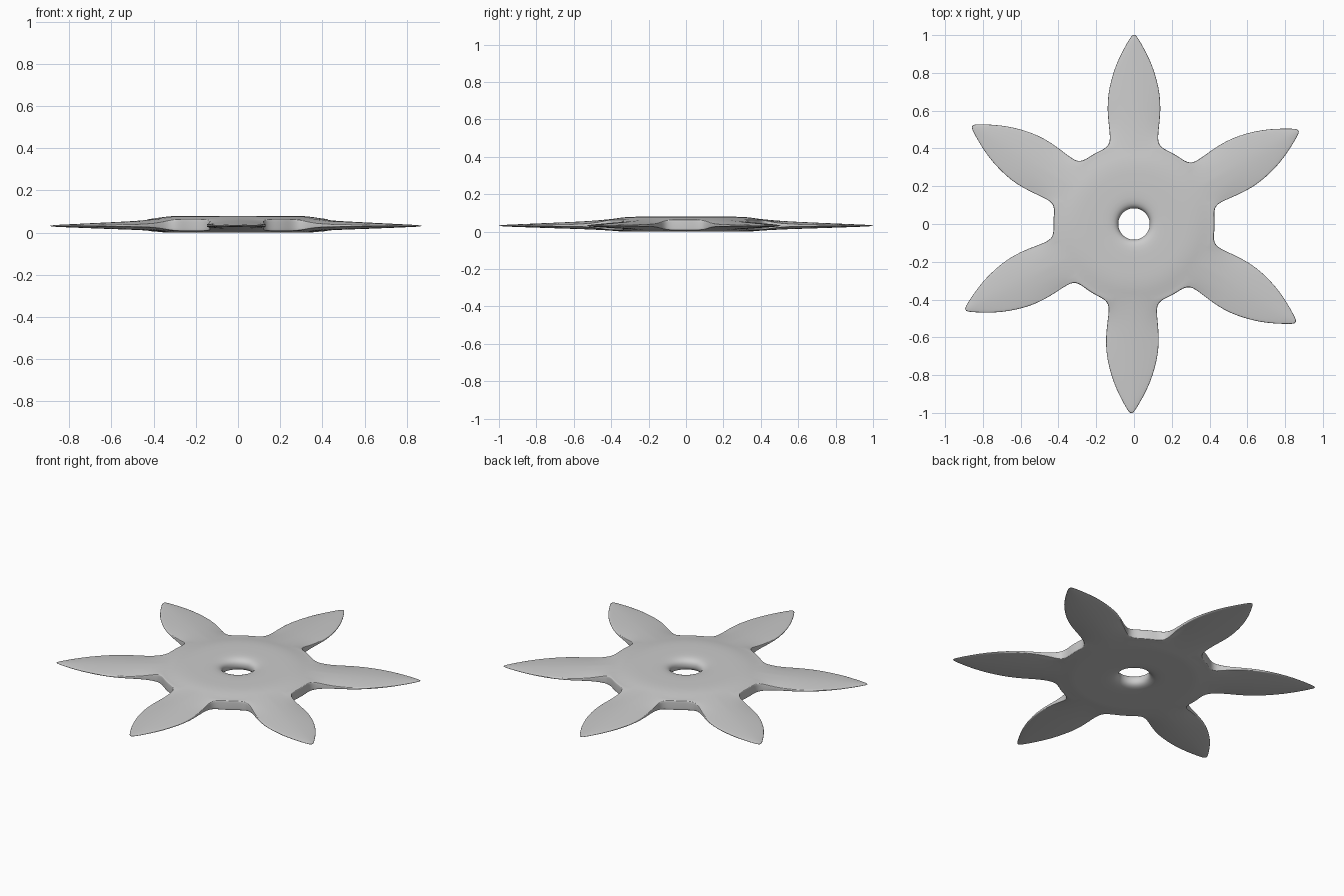
import bpy, bmesh, math

if "Cube" in bpy.data.objects:
    bpy.data.objects.remove(bpy.data.objects["Cube"])

# blade half-width along its axis, root to tip
BLADE = [(0.405, 0.148), (0.425, 0.13), (0.46, 0.126), (0.52, 0.133), (0.60, 0.141),
         (0.68, 0.138), (0.76, 0.122), (0.84, 0.097), (0.91, 0.064), (0.96, 0.036),
         (0.99, 0.018), (1.003, 0.006)]
BLADE_ANGLES = [29.6, 90, 148.8, 207, 269.2, 328.7]
# radius -> height profiles of the two faces
TOP = [(0.083, 0.05), (0.09, 0.064), (0.107, 0.075), (0.14, 0.08), (0.29, 0.08), (0.34, 0.076),
       (0.40, 0.067), (0.50, 0.057), (0.70, 0.048), (1.01, 0.035)]
BOTTOM = [(0.083, 0.03), (0.09, 0.016), (0.107, 0.005), (0.14, 0.0), (0.34, 0.0),
          (0.40, 0.006), (0.50, 0.012), (0.70, 0.018), (1.01, 0.029)]
HUB_RINGS = [0.083, 0.09, 0.107, 0.14, 0.21, 0.28, 0.31, 0.34, 0.37, 0.395]
OUTER_STEPS = [0.2, 0.4, 0.6, 0.75, 0.88, 0.96, 1.0]


def lerp_table(table, x):
    if x <= table[0][0]:
        return table[0][1]
    for (x0, y0), (x1, y1) in zip(table, table[1:]):
        if x <= x1:
            return y0 + (y1 - y0) * (x - x0) / (x1 - x0)
    return table[-1][1]


# outline as polar rays: (angle, radius, own blade axis)
rays = []
for i, deg in enumerate(BLADE_ANGLES):
    axis = math.radians(deg)
    pts = [(s, -w) for s, w in BLADE] + [(s, w) for s, w in reversed(BLADE)]
    for s, w in pts:
        rays.append((axis + math.atan2(w, s), math.hypot(s, w), axis))
    # hub rim between this blade and the next
    nxt = math.radians(BLADE_ANGLES[(i + 1) % 6]) + (math.tau if i == 5 else 0)
    root = math.atan2(BLADE[0][1], BLADE[0][0])
    a0, a1 = axis + root, nxt - root
    for k in range(1, 6):
        rays.append((a0 + (a1 - a0) * k / 6, 0.427, axis))


def heights(r, a, axis, at_edge):
    zt, zb = lerp_table(TOP, r), lerp_table(BOTTOM, r)
    mid = (zt + zb) / 2
    s, w = r * math.cos(a - axis), r * math.sin(a - axis)
    u = min(1, abs(w) / lerp_table(BLADE, s))
    blend = max(0, min(1, (r - 0.42) / 0.12))
    k = 1 - 0.65 * blend * u * u
    if at_edge:
        k *= 0.75
    return mid + (zt - mid) * k, mid + (zb - mid) * k


# throwing star body: hub, hole and six blades in one surface
bm = bmesh.new()
columns = []
for a, R, axis in rays:
    radii = HUB_RINGS + [0.395 + (R - 0.395) * t for t in OUTER_STEPS]
    top, bot = [], []
    for j, r in enumerate(radii):
        zt, zb = heights(r, a, axis, j == len(radii) - 1)
        x, y = r * math.cos(a), r * math.sin(a)
        top.append(bm.verts.new((x, y, zt)))
        bot.append(bm.verts.new((x, y, zb)))
    columns.append(top + bot[::-1])
n, m = len(columns), len(columns[0])
for i in range(n):
    c, d = columns[i], columns[(i + 1) % n]
    for j in range(m):
        k = (j + 1) % m
        bm.faces.new((c[j], c[k], d[k], d[j]))
bmesh.ops.recalc_face_normals(bm, faces=bm.faces)

mesh = bpy.data.meshes.new("bladed_disc")
bm.to_mesh(mesh)
bm.free()
disc = bpy.data.objects.new("bladed_disc", mesh)
bpy.context.collection.objects.link(disc)
mod = disc.modifiers.new("smooth", 'SUBSURF')
mod.levels = mod.render_levels = 1
for p in mesh.polygons:
    p.use_smooth = True
